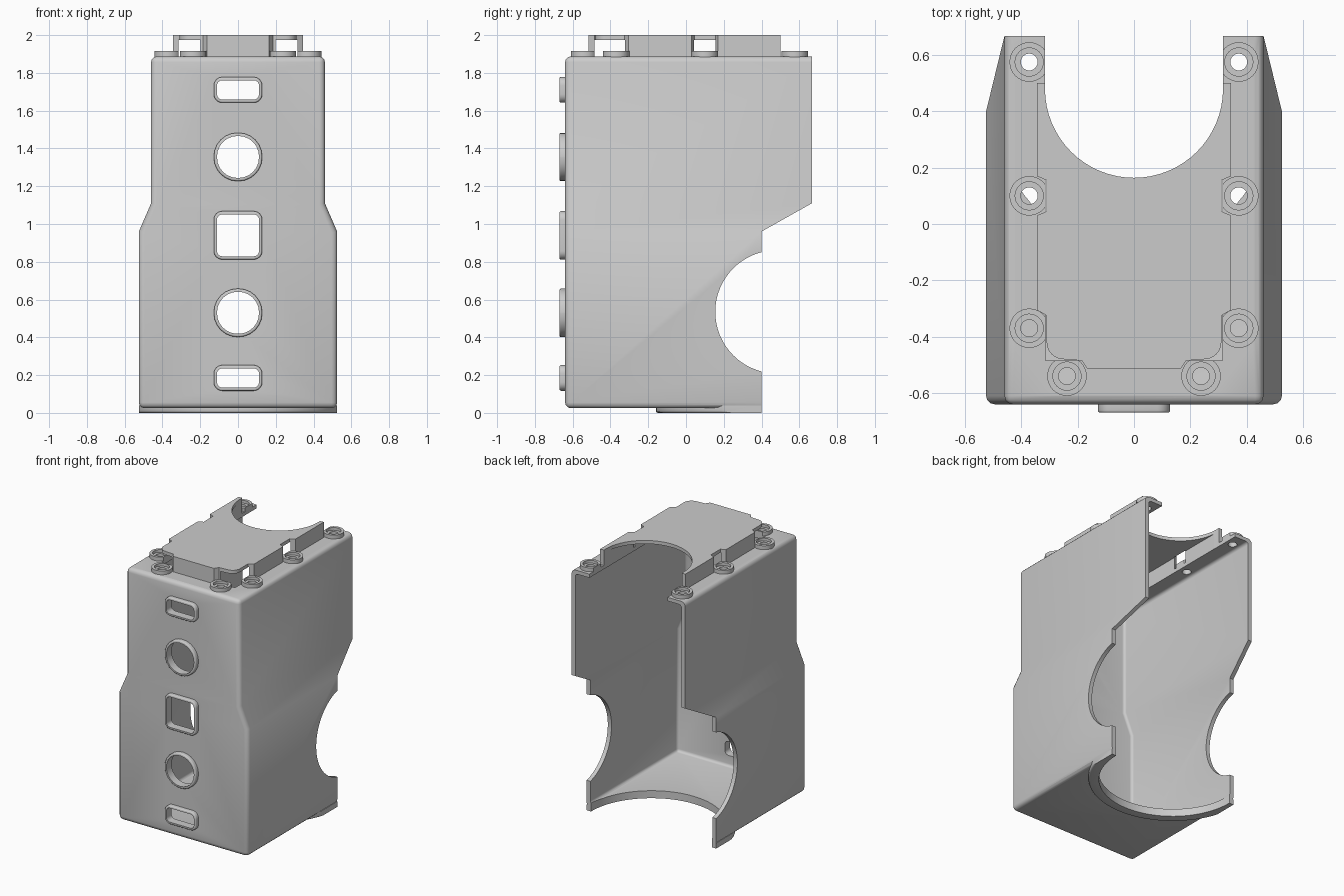
import bpy, bmesh, math
from mathutils import Matrix

cube = bpy.data.objects.get("Cube")
if cube:
    bpy.data.objects.remove(cube, do_unlink=True)

grey = bpy.data.materials.new("housing grey")
grey.use_nodes = True
grey.diffuse_color = (0.6, 0.6, 0.6, 1)
grey.node_tree.nodes["Principled BSDF"].inputs["Base Color"].default_value = (0.6, 0.6, 0.6, 1)

WALL = 0.03
FRONT = -0.64


def finish(bm, name):
    bm.normal_update()
    bmesh.ops.recalc_face_normals(bm, faces=bm.faces)
    if bm.calc_volume(signed=True) < 0:
        bmesh.ops.reverse_faces(bm, faces=bm.faces)
    mesh = bpy.data.meshes.new(name)
    bm.to_mesh(mesh)
    bm.free()
    obj = bpy.data.objects.new(name, mesh)
    mesh.materials.append(grey)
    bpy.context.collection.objects.link(obj)
    return obj


def bevel(bm, edges, size, segments=3):
    bmesh.ops.bevel(bm, geom=edges, offset=size, segments=segments, profile=0.5, affect='EDGES')


def shell(name, sections, front, radius):
    """Stack of rectangles (z, half width, back), rounded everywhere except the back."""
    bm = bmesh.new()
    rings = [[bm.verts.new((x, y, z)) for x, y in ((-w, front), (w, front), (w, b), (-w, b))]
             for z, w, b in sections]
    bm.faces.new(rings[0][::-1])
    bm.faces.new(rings[-1])
    for low, high in zip(rings, rings[1:]):
        for i in range(4):
            j = (i + 1) % 4
            bm.faces.new((low[i], low[j], high[j], high[i]))
    bm.normal_update()
    rounded = [e for e in bm.edges if e.calc_face_angle(0) > 1
               and any(v.co.y < front + 0.1 for v in e.verts)]
    bevel(bm, rounded, radius)
    return finish(bm, name)


def prism(name, points, low, high, axis='Z', edge=0):
    """Outline extruded along an axis; edge rounds the rim at the low end."""
    turn = {'Z': Matrix.Identity(4),
            'Y': Matrix(((1, 0, 0, 0), (0, 0, 1, 0), (0, 1, 0, 0), (0, 0, 0, 1))),
            'X': Matrix(((0, 0, 1, 0), (1, 0, 0, 0), (0, 1, 0, 0), (0, 0, 0, 1)))}[axis]
    bm = bmesh.new()
    bottom = [bm.verts.new((x, y, low)) for x, y in points]
    top = [bm.verts.new((x, y, high)) for x, y in points]
    base = bm.faces.new(bottom[::-1])
    bm.faces.new(top)
    for i in range(len(points)):
        bm.faces.new((bottom[i - 1], bottom[i], top[i], top[i - 1]))
    if edge:
        bm.normal_update()
        bevel(bm, list(base.edges), edge)
    bm.transform(turn)
    return finish(bm, name)


def circle(cx, cy, r, n=64):
    return [(cx + r * math.cos(2 * math.pi * i / n), cy + r * math.sin(2 * math.pi * i / n))
            for i in range(n)]


def rounded_rect(cx, cy, w, h, r, n=6):
    pts = []
    for k, (sx, sy) in enumerate(((1, 1), (-1, 1), (-1, -1), (1, -1))):
        for i in range(n + 1):
            a = math.pi / 2 * (k + i / n)
            pts.append((cx + sx * (w - r) + r * math.cos(a), cy + sy * (h - r) + r * math.sin(a)))
    return pts


def rect(x0, x1, y0, y1):
    return [(x0, y0), (x1, y0), (x1, y1), (x0, y1)]


def volume(mesh):
    bm = bmesh.new()
    bm.from_mesh(mesh)
    result = bm.calc_volume(signed=True)
    bm.free()
    return result


def combine(target, other, operation):
    """Boolean that takes the first solver whose result has a plausible volume."""
    a, b = volume(target.data), volume(other.data)
    low, high = {'UNION': (max(a, b), a + b), 'DIFFERENCE': (a - b, a),
                 'INTERSECT': (0, min(a, b))}[operation]
    mod = target.modifiers.new("join", 'BOOLEAN')
    mod.operation, mod.object = operation, other
    for solver in ('EXACT', 'MANIFOLD', 'FLOAT'):
        mod.solver = solver
        bpy.context.view_layer.update()
        graph = bpy.context.evaluated_depsgraph_get()
        result = bpy.data.meshes.new_from_object(target.evaluated_get(graph))
        if len(result.polygons) and low - 1e-4 < volume(result) < high + 1e-4:
            target.data = result
            break
    target.modifiers.clear()
    bpy.data.objects.remove(other, do_unlink=True)


# Main body: wide lower half, narrower and deeper upper half
outer = [(0.025, 0.525, 0.4), (0.96, 0.525, 0.4), (1.11, 0.46, 0.667), (1.887, 0.46, 0.667)]
body = shell("housing", outer, FRONT, 0.03)

# Lip under the floor, around the round opening
lip = prism("floor_lip", circle(0, 0.4, 0.56, 96), 0, 0.04, edge=0.012)
combine(lip, prism("lip_limit", rect(-0.525, 0.525, -0.5, 0.4), -0.1, 0.2), 'INTERSECT')
combine(body, lip, 'UNION')

# Raised roof, notched beside the screw bosses
corner = [(0.25 + 0.06 * math.sin(a), -0.42 - 0.06 * math.cos(a))
          for a in [math.pi / 2 * i / 6 for i in range(7)]]
half = [(0.165, -0.515), (0.185, -0.485)] + corner + [
    (0.31, -0.325), (0.345, -0.305), (0.345, 0.03), (0.31, 0.045), (0.31, 0.155),
    (0.345, 0.17), (0.345, 0.5)]
roof = prism("raised_roof", half + [(-x, y) for x, y in reversed(half)], 1.87, 2.0)
combine(body, roof, 'UNION')

# Screw bosses
screws = [(s * x, y) for s in (-1, 1)
          for x, y in ((0.372, 0.575), (0.372, 0.1), (0.372, -0.37), (0.238, -0.54))]
for x, y in screws:
    combine(body, prism("boss", circle(x, y, 0.07, 32), 1.87, 1.915), 'UNION')

# Raised frames on the front: (height, half height, corner radius)
ports = [(1.71, 0.068, 0.045), (1.355, 0.128, 0.125), (0.94, 0.128, 0.045),
         (0.53, 0.128, 0.125), (0.185, 0.068, 0.045)]
for z, h, r in ports:
    combine(body, prism("port_frame", rounded_rect(0, z, 0.128, h, r), -0.67, -0.62, 'Y', 0.008), 'UNION')

# Hollow interior, open at the back
inner = [(0.055, 0.525 - WALL, 1), (0.96, 0.525 - WALL, 1), (1.11, 0.46 - WALL, 1), (1.86, 0.46 - WALL, 1)]
combine(body, shell("interior", inner, FRONT + WALL, 0.02), 'DIFFERENCE')
combine(body, prism("roof_cavity", rect(-0.315, 0.315, -0.484, 0.45), 1.8, 1.975), 'DIFFERENCE')

# Round openings in the roof, floor and both sides
arc = [(x, y) for x, y in circle(0, 0.48, 0.316) if y < 0.479]
combine(body, prism("roof_opening", arc + [(0.316, 0.48), (0.316, 1), (-0.316, 1), (-0.316, 0.48)],
                    1.8, 2.1), 'DIFFERENCE')
combine(body, prism("floor_opening", circle(0, 0.4, 0.49, 96), -0.1, 0.1), 'DIFFERENCE')
combine(body, prism("side_opening", circle(0.481, 0.535, 0.326), -1, 1, 'X'), 'DIFFERENCE')

# Holes through the bosses and front frames
for x, y in screws:
    combine(body, prism("screw_recess", circle(x, y, 0.05, 32), 1.895, 2.1), 'DIFFERENCE')
    combine(body, prism("screw_hole", circle(x, y, 0.03, 24), 1.8, 1.94), 'DIFFERENCE')
for z, h, r in ports:
    combine(body, prism("port_hole", rounded_rect(0, z, 0.111, h - 0.017, r - 0.017),
                        -0.8, -0.5, 'Y'), 'DIFFERENCE')

# Shading
bpy.context.view_layer.objects.active = body
body.select_set(True)
bpy.ops.object.shade_smooth_by_angle(angle=math.radians(35))
